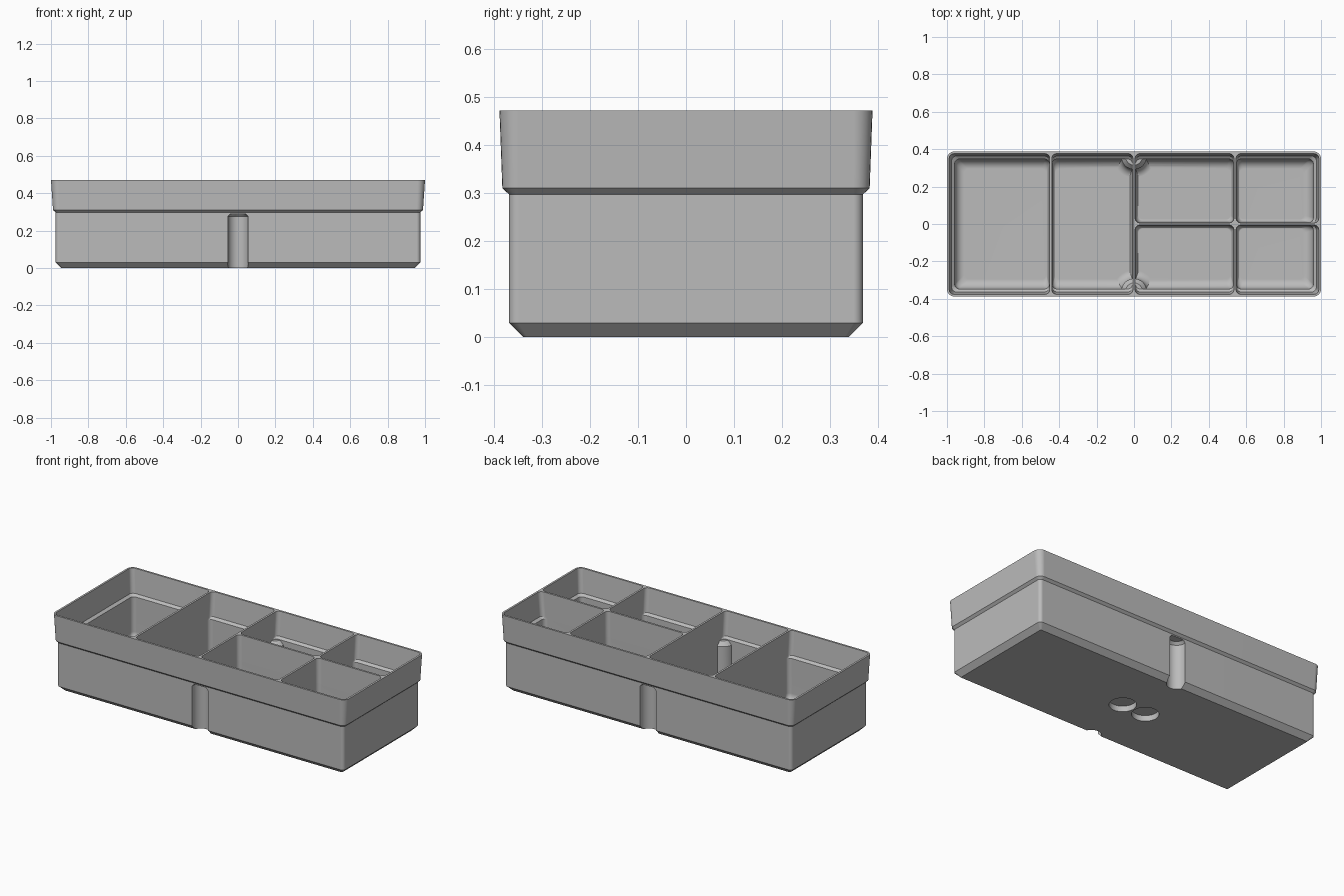
import bpy, bmesh
from math import sin, cos, pi, radians
from mathutils import Matrix

cube = bpy.data.objects.get("Cube")
if cube:
    bpy.data.objects.remove(cube)

HEIGHT = 0.472
FLOOR = 0.05
COLUMN_Y = 0.36


def rounded_ring(bm, x0, x1, y0, y1, r, z, steps=6):
    """One horizontal rounded rectangle of vertices."""
    ring = []
    corners = ((x1 - r, y1 - r), (x0 + r, y1 - r), (x0 + r, y0 + r), (x1 - r, y0 + r))
    for i, (cx, cy) in enumerate(corners):
        for k in range(steps + 1):
            a = (i + k / steps) * pi / 2
            ring.append(bm.verts.new((cx + r * cos(a), cy + r * sin(a), z)))
    return ring


def loft(bm, rings):
    """Closed skin over a bottom-to-top stack of rings."""
    n = len(rings[0])
    for low, high in zip(rings, rings[1:]):
        for i in range(n):
            j = (i + 1) % n
            bm.faces.new((low[i], low[j], high[j], high[i]))
    bm.faces.new(rings[0][::-1])
    bm.faces.new(rings[-1])


def turned(bm, x, y, profile, sides=48):
    """Upright turned solid from (radius, z) pairs."""
    loft(bm, [[bm.verts.new((x + r * cos(2 * pi * i / sides),
                             y + r * sin(2 * pi * i / sides), z))
               for i in range(sides)] for r, z in profile])


def to_object(bm, name):
    mesh = bpy.data.meshes.new(name)
    bmesh.ops.recalc_face_normals(bm, faces=bm.faces)
    bm.to_mesh(mesh)
    bm.free()
    obj = bpy.data.objects.new(name, mesh)
    bpy.context.scene.collection.objects.link(obj)
    return obj


def subtract(target, cutter):
    """Cut one object from another and remove the cutter."""
    mod = target.modifiers.new("cut", 'BOOLEAN')
    mod.operation = 'DIFFERENCE'
    mod.solver = 'EXACT'
    mod.object = cutter
    cutter.hide_render = True
    bpy.context.view_layer.update()
    graph = bpy.context.evaluated_depsgraph_get()
    result = bpy.data.meshes.new_from_object(target.evaluated_get(graph))
    target.modifiers.clear()
    target.data = result
    bpy.data.objects.remove(cutter)


# Outer shell: chamfered foot, straight body, flared lip
bm = bmesh.new()
shell = [(0.945, 0.338, 0.008, 0), (0.975, 0.368, 0.02, 0.03),
         (0.975, 0.368, 0.02, 0.297), (0.989, 0.382, 0.034, 0.31),
         (1.0, 0.388, 0.04, HEIGHT)]
loft(bm, [rounded_ring(bm, -x, x, -y, y, r, z) for x, y, r, z in shell])
tray = to_object(bm, "divided_tray")

# Compartment section: (z, inset from outer rim, inset from divider centre)
section = []
for k in range(7):
    a = k / 6 * pi / 2
    section.append((FLOOR + 0.05 * (1 - cos(a)),
                    0.043 + 0.05 * (1 - sin(a)),
                    0.009 + 0.015 * (1 - sin(a))))
section += [(0.313, 0.041, 0.008), (0.325, 0.025, 0.008),
            (HEIGHT, 0.012, 0.006), (HEIGHT + 0.03, 0.0095, 0.006)]


def compartment(bm, x0, x1, y0, y1):
    rings = []
    for z, rim, div in section:
        left = x0 + (rim if x0 == -1 else div)
        right = x1 - (rim if x1 == 1 else div)
        front = y0 + (rim if y0 < -0.1 else div)
        back = y1 - (rim if y1 > 0.1 else div)
        rings.append(rounded_ring(bm, left, right, front, back, 0.025, z))
    loft(bm, rings)


bm = bmesh.new()
W = 0.388
for box in ((-1, -0.445, -W, W), (-0.445, 0, -W, W),
            (0, 0.54, -W, 0), (0, 0.54, 0, W),
            (0.54, 1, -W, 0), (0.54, 1, 0, W)):
    compartment(bm, *box)
hollows = to_object(bm, "compartment_hollows")

# Inner columns with flared foot and chamfered top stay solid
bm = bmesh.new()
flare = [(0.068 + 0.045 * (1 - sin(k / 6 * pi / 2)),
          FLOOR + 0.045 * (1 - cos(k / 6 * pi / 2))) for k in range(7)]
for side in (-1, 1):
    turned(bm, 0, side * COLUMN_Y,
           [(0.113, 0.01)] + flare + [(0.068, 0.285), (0.045, 0.31)])
subtract(hollows, to_object(bm, "inner_columns"))
subtract(tray, hollows)

# Outside grooves running up into the columns, and two round base pockets
bm = bmesh.new()
for side in (-1, 1):
    turned(bm, 0, side * COLUMN_Y, [(0.055, -0.05), (0.055, 0.275), (0.04, 0.29)])
    turned(bm, side * 0.08, 0, [(0.075, -0.05), (0.075, 0.035)])
subtract(tray, to_object(bm, "groove_cutters"))

# Plain grey finish
grey = bpy.data.materials.new("plain_grey")
grey.use_nodes = True
colour = (0.5, 0.5, 0.5, 1)
grey.diffuse_color = colour
grey.node_tree.nodes["Principled BSDF"].inputs["Base Color"].default_value = colour
tray.data.materials.clear()
tray.data.materials.append(grey)

# Smooth the rounded areas, keep edges crisp
bpy.ops.object.select_all(action='DESELECT')
tray.select_set(True)
bpy.context.view_layer.objects.active = tray
bpy.ops.object.shade_smooth_by_angle(angle=radians(30))
normals = tray.modifiers.new("even_shading", 'WEIGHTED_NORMAL')
normals.keep_sharp = True
